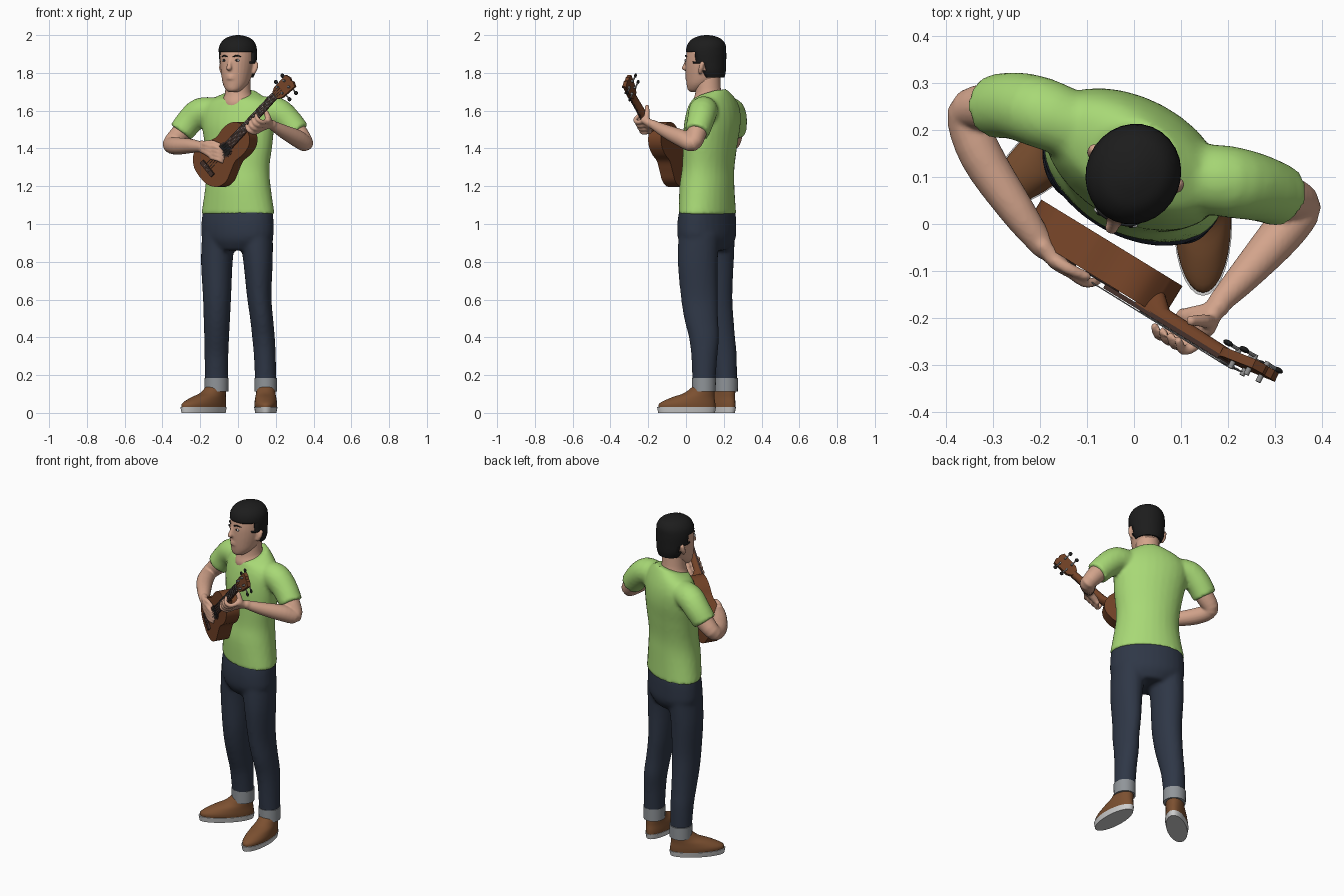
import bpy, bmesh, math
from mathutils import Vector, Matrix

if "Cube" in bpy.data.objects:
    bpy.data.objects.remove(bpy.data.objects["Cube"])

def mat(name, r, g, b):
    m = bpy.data.materials.new(name)
    m.diffuse_color = (r, g, b, 1)
    m.use_nodes = True
    m.node_tree.nodes["Principled BSDF"].inputs["Base Color"].default_value = m.diffuse_color
    return m

SKIN = mat("skin", .65, .37, .26)
BLACK = mat("black_hair", .012, .012, .012)
GREEN = mat("green_shirt", .39, .69, .18)
DENIM = mat("dark_denim", .028, .038, .062)
CUFF = mat("grey_cuff", .28, .30, .32)
LEATHER = mat("brown_leather", .20, .08, .03)
SOLE = mat("pale_sole", .62, .62, .62)
WOOD = mat("ukulele_wood", .17, .055, .02)
DARK = mat("dark_wood", .055, .028, .022)
METAL = mat("metal", .27, .27, .27)
N = 28

# ---------- helpers ----------
def resample(rows, k=4):
    """Catmull-Rom interpolation through rows of numbers."""
    out = []
    for i in range(len(rows) - 1):
        p = [rows[max(i - 1, 0)], rows[i], rows[i + 1], rows[min(i + 2, len(rows) - 1)]]
        for j in range(k):
            t = j / k
            out.append(tuple(.5 * (2*b + (c - a)*t + (2*a - 5*b + 4*c - d)*t*t + (3*b - a - 3*c + d)*t**3)
                             for a, b, c, d in zip(*p)))
    return out + [tuple(rows[-1])]

def stack(rows, rot=0, k=4):
    """Level rings from rows (x, y, z, half width, half depth, tilt)."""
    R = Matrix.Rotation(math.radians(rot), 3, 'Z')
    rings = []
    for x, y, z, a, b, tilt in resample(rows, k):
        rings.append([Vector((x, y, z)) + R @ Vector((a*math.cos(s), b*math.sin(s), tilt*math.sin(s)))
                      for s in (2*math.pi*i/N for i in range(N))])
    return rings

def tube(rows, k=3, round_ends=True, n=20):
    """Rings along a path of (x, y, z, radius)."""
    rows = resample([tuple(r) for r in rows], k)
    P, r = [Vector(q[:3]) for q in rows], [q[3] for q in rows]
    if round_ends:
        d0, d1 = (P[0] - P[1]).normalized(), (P[-1] - P[-2]).normalized()
        a, b, ra, rb = P[0], P[-1], r[0], r[-1]
        P = [a + d0*ra*.85, a + d0*ra*.55] + P + [b + d1*rb*.55, b + d1*rb*.85]
        r = [ra*.4, ra*.82] + r + [rb*.82, rb*.4]
    rings, side = [], None
    for i, p in enumerate(P):
        t = (P[min(i + 1, len(P) - 1)] - P[max(i - 1, 0)]).normalized()
        side = side or t.orthogonal()
        side = (side - t*side.dot(t)).normalized()
        up = t.cross(side)
        rings.append([p + r[i]*(side*math.cos(s) + up*math.sin(s)) for s in (2*math.pi*j/n for j in range(n))])
    return rings

def finish(name, bm, m, angle=45, matrix=None):
    bmesh.ops.recalc_face_normals(bm, faces=bm.faces)
    me = bpy.data.meshes.new(name)
    bm.to_mesh(me)
    bm.free()
    me.materials.append(m)
    me.shade_smooth()
    me.set_sharp_from_angle(angle=math.radians(angle))
    ob = bpy.data.objects.new(name, me)
    bpy.context.collection.objects.link(ob)
    if matrix:
        ob.matrix_world = matrix
    return ob

def loft(name, parts, m, voxel=0, smooth=4, matrix=None):
    """Skin one or more ring lists; voxel > 0 melts them together."""
    bm = bmesh.new()
    for rings in parts:
        vs = [[bm.verts.new(p) for p in ring] for ring in rings]
        n = len(vs[0])
        for a, b in zip(vs, vs[1:]):
            for i in range(n):
                bm.faces.new((a[i], a[(i + 1) % n], b[(i + 1) % n], b[i]))
        bm.faces.new(vs[0][::-1])
        bm.faces.new(vs[-1])
    ob = finish(name, bm, m, matrix=matrix)
    if voxel:
        md = ob.modifiers.new("melt", 'REMESH')
        md.mode, md.voxel_size, md.use_smooth_shade = 'VOXEL', voxel, True
        sm = ob.modifiers.new("soften", 'SMOOTH')
        sm.factor, sm.iterations = .5, smooth
    return ob

def prism(name, outline, z0, z1, m, matrix=None):
    bm = bmesh.new()
    lo, hi = ([bm.verts.new((x, y, z)) for x, y in outline] for z in (z0, z1))
    for i in range(len(lo)):
        j = (i + 1) % len(lo)
        bm.faces.new((lo[i], lo[j], hi[j], hi[i]))
    bm.faces.new(lo[::-1])
    bm.faces.new(hi)
    return finish(name, bm, m, 40, matrix)

def blob(name, loc, size, m, matrix):
    bm = bmesh.new()
    bmesh.ops.create_uvsphere(bm, u_segments=16, v_segments=10, radius=1)
    return finish(name, bm, m, 180, matrix @ Matrix.Translation(loc) @ Matrix.Diagonal((*size, 1)))

def rect(x0, x1, h0, h1=None):
    h1 = h1 or h0
    return [(x0, -h0), (x1, -h1), (x1, h1), (x0, h0)]

def circle(cx, cy, r, n=24):
    return [(cx + r*math.cos(2*math.pi*i/n), cy + r*math.sin(2*math.pi*i/n)) for i in range(n)]

# ---------- trousers, cuffs ----------
pelvis = stack([(-.003, .11, .86, .13, .10, 0), (-.003, .11, .92, .20, .132, 0),
                (-.003, .11, 1.0, .207, .135, 0), (0, .113, 1.075, .2, .127, 0)], -30)
left_leg = stack([(.147, .095, .15, .056, .06, 0), (.142, .097, .3, .058, .069, 0), (.135, .095, .4, .06, .08, 0),
                  (.125, .08, .5, .061, .09, 0), (.112, .07, .62, .065, .098, 0), (.106, .062, .8, .078, .106, 0),
                  (.095, .07, .95, .09, .11, 0)])
right_leg = stack([(-.114, .212, .15, .06, .058, 0), (-.114, .2, .3, .063, .069, 0), (-.113, .18, .4, .066, .08, 0),
                   (-.112, .162, .5, .07, .09, 0), (-.111, .15, .62, .075, .096, 0), (-.112, .15, .8, .084, .103, 0),
                   (-.1, .15, .95, .09, .11, 0)])
loft("trousers", [pelvis, left_leg, right_leg], DENIM, .011, 5)

# ---------- shoes: side, ankle, heading, cuff size ----------
for side, ax, ay, heading, cw in (("left", .147, .095, 0, .059), ("right", -.114, .212, -48, .063)):
    loft(side + "_cuff", [stack([(ax, ay, .112, cw, .062, 0), (ax, ay, .185, cw + .001, .063, 0)], 0, 2)], CUFF)
    M = Matrix.Translation((ax, ay, 0)) @ Matrix.Rotation(math.radians(heading), 4, 'Z')
    loft(side + "_shoe", [stack([(0, -.09, .025, .058, .15, 0), (0, -.088, .05, .06, .148, 0),
                                 (0, -.06, .08, .056, .116, 0), (0, -.025, .105, .051, .08, 0),
                                 (0, -.003, .14, .049, .056, 0)])], LEATHER, matrix=M)
    loft(side + "_sole", [stack([(0, -.092, 0, .056, .15, 0), (0, -.092, .03, .062, .156, 0)], 0, 1)], SOLE, matrix=M)

# ---------- shirt ----------
torso = stack([(0, .113, 1.05, .209, .133, 0), (0, .111, 1.2, .183, .133, 0), (0, .118, 1.3, .177, .126, 0),
               (.003, .128, 1.42, .192, .128, 0), (0, .138, 1.52, .205, .13, 0), (0, .145, 1.6, .205, .118, 0),
               (0, .143, 1.655, .17, .1, .012), (0, .128, 1.687, .095, .088, .03)], -28)
sleeve_r = tube([(-.13, .21, 1.6, .072), (-.2, .238, 1.592, .076), (-.255, .252, 1.545, .072), (-.302, .25, 1.485, .068)],
                round_ends=False)
sleeve_l = tube([(.13, .1, 1.6, .072), (.2, .09, 1.597, .077), (.262, .078, 1.55, .072), (.318, .058, 1.485, .066)],
                round_ends=False)
loft("shirt", [torso, sleeve_r, sleeve_l], GREEN, .011, 5)

# ---------- head (built facing -y, then turned) ----------
H = Matrix.Translation((0, .11, 0)) @ Matrix.Rotation(math.radians(-22), 4, 'Z')
skull = stack([(0, -.068, 1.698, .022, .022, 0), (0, -.06, 1.71, .042, .045, 0), (0, -.038, 1.74, .064, .073, 0),
               (0, -.02, 1.78, .077, .095, 0), (0, -.012, 1.83, .086, .104, 0), (0, -.01, 1.88, .089, .104, 0),
               (0, -.005, 1.93, .086, .098, 0), (0, 0, 1.965, .065, .075, 0), (0, 0, 1.98, .03, .035, 0)])
nose = tube([(0, -.108, 1.875, .008), (0, -.12, 1.845, .011), (0, -.127, 1.825, .015)])
lips = [tube([(-.022, -.106, z, .006), (0, -.114, z, .008), (.022, -.106, z, .006)]) for z in (1.782, 1.771)]
ears = [tube([(s*.09, -.002, 1.80, .009), (s*.097, .006, 1.825, .013), (s*.097, .014, 1.85, .012)]) for s in (-1, 1)]
loft("head", [skull, nose] + lips + ears, SKIN, .006, 3, H)
loft("neck", [stack([(0, .125, 1.62, .085, .088, 0), (0, .118, 1.668, .08, .083, .02), (0, .118, 1.7, .068, .068, 0),
                     (0, .115, 1.8, .064, .066, 0)], -25)], SKIN)
for s in (-1, 1):
    blob("eye_white", (s*.036, -.1035, 1.866), (.014, .007, .007), SOLE, H)
    blob("iris", (s*.036, -.108, 1.866), (.0065, .005, .0065), BLACK, H)
    loft("eyebrow", [tube([(s*.018, -.112, 1.886, .003), (s*.036, -.106, 1.891, .004), (s*.055, -.091, 1.886, .002)])],
         BLACK, matrix=H)

# hair cap: face area removed by rule
hair = loft("hair", [stack([(0, .025, 1.775, .072, .07, 0), (0, .012, 1.81, .09, .09, 0), (0, 0, 1.86, .098, .104, 0),
                            (0, -.004, 1.91, .101, .108, 0), (0, -.002, 1.95, .094, .102, 0),
                            (0, 0, 1.98, .07, .078, 0), (0, 0, 1.995, .035, .04, 0), (0, 0, 2.0, .008, .01, 0)], 0, 5)],
            BLACK, matrix=H)
bm = bmesh.new()
bm.from_mesh(hair.data)
def is_face(c):
    edge = -.035 if c.z > 1.85 else .022
    return c.z < 1.912 and c.y < edge or c.z < 1.776
bmesh.ops.delete(bm, geom=[f for f in bm.faces if is_face(f.calc_center_median())], context='FACES')
bm.to_mesh(hair.data)
bm.free()
md = hair.modifiers.new("thickness", 'SOLIDIFY')
md.thickness, md.offset = .014, -1

# ---------- ukulele: local x along the neck, z out of the soundboard ----------
u = Vector((.627, -.384, .677)).normalized()
n = Vector((-.522, -.853, 0)).normalized()
n = (n - u*n.dot(u)).normalized()
v = n.cross(u)
U = Matrix.Translation((-.202, -.039, 1.248)) @ Matrix((u, v, n)).transposed().to_4x4()
half = resample([(0, .0), (.008, .06), (.045, .111), (.105, .127), (.165, .106), (.22, .087), (.28, .093),
                 (.335, .083), (.372, .05), (.385, .0)], 5)
prism("ukulele_body", half + [(x, -y) for x, y in half[-2:0:-1]], -.08, 0, WOOD, U)
prism("sound_hole_ring", circle(.215, 0, .042), 0, .002, DARK, U)
prism("sound_hole", circle(.215, 0, .034), 0, .004, BLACK, U)
prism("bridge", rect(.055, .08, .05), 0, .012, DARK, U)
loft("ukulele_neck", [[[Vector((x, h*math.cos(a), .004 - d*math.sin(a))) for a in (math.pi*i/10 for i in range(11))]
                       for x, h, d in ((.35, .024, .06), (.385, .024, .05), (.42, .023, .026), (.64, .02, .022))]],
     WOOD, matrix=U)
prism("fretboard", rect(.25, .635, .025, .021), .002, .012, DARK, U)
for i in range(12):
    x = .075 + .56 * 2**(-i/12)
    prism("fret", rect(x - .0015, x + .0015, .021), .011, .014, METAL, U)
T = U @ Matrix.Translation((.635, 0, .006)) @ Matrix.Rotation(math.radians(7), 4, 'Y')
prism("headstock", [(0, -.021), (.025, -.036), (.12, -.042), (.13, -.015), (.124, 0), (.13, .015), (.12, .042),
                    (.025, .036), (0, .021)], -.02, 0, WOOD, T)
for s in (-1, 1):
    for x in (.045, .095):
        prism("tuner_post", circle(x, s*.022, .006, 12), -.032, .016, METAL, T)
        loft("tuner_shaft", [tube([(x, s*.02, -.028, .004), (x, s*.055, -.028, .004)], n=10)], METAL, matrix=T)
        blob("tuner_knob", (x, s*.062, -.028), (.011, .012, .006), BLACK, T)
for i in range(4):
    y = (i - 1.5)
    loft("string", [tube([(.065, y*.013, .014, .0013), (.635, y*.009, .016, .0013), (.69, y*.014, .009, .0013)],
                         1, n=6)], METAL, matrix=U)

# ---------- right arm, strumming ----------
arm = tube([(-.24, .25, 1.55, .052), (-.3, .25, 1.485, .052), (-.355, .235, 1.425, .043), (-.325, .145, 1.413, .046),
            (-.25, .03, 1.413, .038), (-.192, -.05, 1.408, .026)], 4)
palm = [tube([(-.195, -.045, 1.41 + d, .018), (-.165, -.08, 1.4 + d*1.4, .018), (-.135, -.1, 1.382 + d*1.8, .015)])
        for d in (-.014, 0, .014)]
fingers = [tube([(-.142, -.098, 1.352 + .021*i, .012), (-.105, -.125, 1.342 + .02*i, .011),
                 (-.075 - .006*abs(i - 1.5), -.122, 1.328 + .018*i, .009)]) for i in range(4)]
thumb = [tube([(-.18, -.07, 1.425, .014), (-.14, -.095, 1.432, .013), (-.1, -.112, 1.42, .01)])]
loft("right_arm", [arm] + palm + fingers + thumb, SKIN, .0055, 3)

# ---------- left arm, holding the neck ----------
def on_neck(x, y, z, r):
    return (*(U @ Vector((x, -y, z))), r)

wrist = (.186, -.163, 1.52, .026)
arm = tube([(.255, .078, 1.555, .052), (.315, .058, 1.485, .052), (.356, .035, 1.427, .043), (.315, -.02, 1.452, .046),
            (.24, -.105, 1.49, .036), wrist], 4)
palm = [tube([wrist, (.17, -.185, 1.53, .022), on_neck(x, .05, -.03, .018)]) for x in (.43, .465, .5)]
fingers = [tube([on_neck(x, .052, -.03, .013), on_neck(x - .006, .056, .012, .012), on_neck(x - .008, .034, .036, .011),
                 on_neck(x - .006, .004, .024, .009)]) for x in (.415, .442, .469, .496)]
thumb = [tube([on_neck(.5, .05, -.045, .016), on_neck(.515, .01, -.04, .014), on_neck(.52, -.03, -.026, .011)])]
loft("left_arm", [arm] + palm + fingers + thumb, SKIN, .0055, 3)
